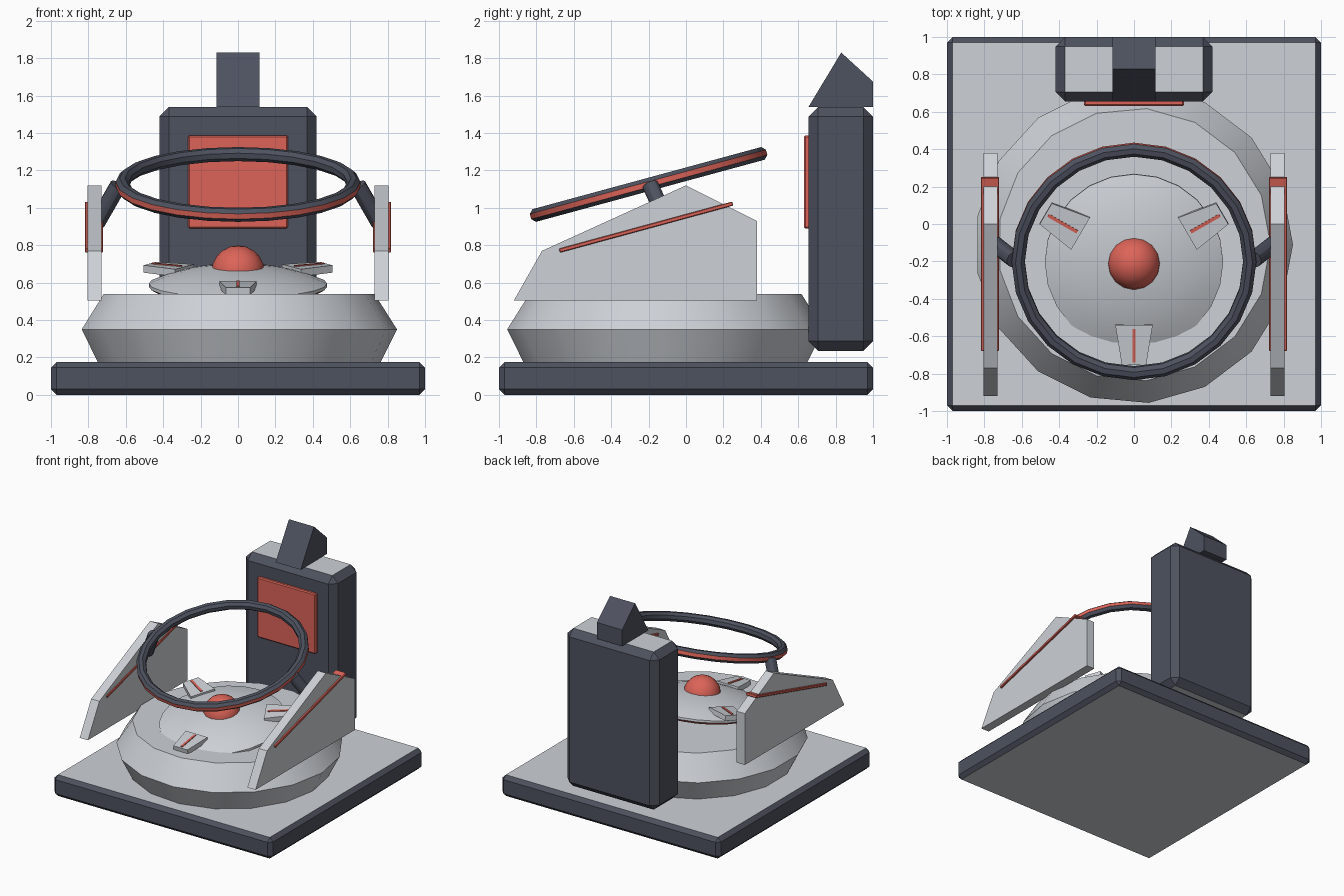
import bpy, bmesh, math
from mathutils import Vector, Matrix

if "Cube" in bpy.data.objects:
    bpy.data.objects.remove(bpy.data.objects["Cube"])


def material(name, rgb):
    m = bpy.data.materials.new(name)
    m.diffuse_color = (*rgb, 1)
    m.use_nodes = True
    m.node_tree.nodes["Principled BSDF"].inputs["Base Color"].default_value = m.diffuse_color
    return m


LIGHT = material("light_grey", (0.61, 0.64, 0.68))
DARK = material("dark_slate", (0.075, 0.084, 0.114))
RED = material("coral_red", (0.72, 0.127, 0.098))


def finish(name, bm, mats, rule=None, smooth=False, matrix=None):
    """Turn a bmesh into a named object, colouring faces by a rule."""
    bmesh.ops.recalc_face_normals(bm, faces=bm.faces)
    bm.normal_update()
    if rule:
        for f in bm.faces:
            f.material_index = rule(f)
    if matrix:
        bm.transform(matrix)
    me = bpy.data.meshes.new(name)
    bm.to_mesh(me)
    bm.free()
    for m in mats:
        me.materials.append(m)
    ob = bpy.data.objects.new(name, me)
    bpy.context.collection.objects.link(ob)
    if smooth:
        bpy.ops.object.select_all(action='DESELECT')
        bpy.context.view_layer.objects.active = ob
        ob.select_set(True)
        bpy.ops.object.shade_smooth_by_angle(angle=math.radians(30))
    return ob


def box(name, lo, hi, mats, bevel=0, rule=None, matrix=None):
    bm = bmesh.new()
    lo, hi = Vector(lo), Vector(hi)
    bmesh.ops.create_cube(bm, size=1, matrix=Matrix.Translation((lo + hi) / 2)
                          @ Matrix.Diagonal((*(hi - lo), 1)))
    if bevel:
        bmesh.ops.bevel(bm, geom=bm.edges[:], offset=bevel, segments=1,
                        affect='EDGES', profile=0.5)
    return finish(name, bm, mats, rule, matrix=matrix)


def prism(name, pts, vec, mats, rule=None, matrix=None):
    """Extrude a flat 3D outline along a vector."""
    bm = bmesh.new()
    face = bm.faces.new([bm.verts.new(p) for p in pts])
    res = bmesh.ops.extrude_face_region(bm, geom=[face])
    bmesh.ops.translate(bm, vec=vec, verts=[v for v in res["geom"]
                                            if isinstance(v, bmesh.types.BMVert)])
    if face.is_valid and len(bm.faces) == len(pts) + 1:
        bm.faces.new(list(face.verts))
    return finish(name, bm, mats, rule, matrix=matrix)


def lathe(name, profile, n, mats, rule=None, closed=False, matrix=None):
    """Revolve (radius, z) points round z; open profiles get end caps."""
    bm = bmesh.new()
    rings = [[bm.verts.new((r * math.cos(2 * math.pi * i / n),
                            r * math.sin(2 * math.pi * i / n), z))
              for i in range(n)] for r, z in profile]
    pairs = list(zip(rings, rings[1:]))
    if closed:
        pairs.append((rings[-1], rings[0]))
    else:
        bm.faces.new(rings[0])
        bm.faces.new(rings[-1])
    for a, b in pairs:
        for i in range(n):
            j = (i + 1) % n
            bm.faces.new((a[i], a[j], b[j], b[i]))
    return finish(name, bm, mats, rule, True, matrix)


def caps_light(f):
    return 1 if abs(f.normal.z) > 0.9 else 0


# Floor slab and rear tower: dark sides, light top and underside
box("base_slab", (-1, -1, 0), (1, 1, 0.175), [DARK, LIGHT], 0.03, caps_light)
box("rear_tower", (-0.42, 0.655, 0.235), (0.42, 1, 1.54), [DARK, LIGHT], 0.052, caps_light)
box("tower_screen", (-0.267, 0.63, 0.89), (0.267, 0.67, 1.387), [RED], 0.008)
prism("tower_cap", [(-0.115, 0.655, 1.54), (-0.115, 0.83, 1.83),
                    (-0.115, 1, 1.675), (-0.115, 1, 1.54)], (0.23, 0, 0), [DARK])

# Round pedestal
lathe("pedestal_drum", [(0.76, 0.17), (0.85, 0.35), (0.73, 0.54)], 17, [LIGHT],
      matrix=Matrix.Translation((0, -0.11, 0)))

# Tilted saucer with a red lower rim
saucer = Matrix.Translation((0, -0.205, 0.595)) @ Matrix.Rotation(math.radians(9), 4, 'X')
lathe("saucer", [(0.43, -0.045), (0.477, -0.018), (0.477, 0), (0.39, 0.035),
                 (0.28, 0.065), (0.14, 0.088), (0.05, 0.093)], 24, [LIGHT, RED],
      lambda f: 1 if f.calc_center_median().z < -0.02 and f.normal.z > -0.95 else 0,
      matrix=saucer)

# Three radial fins, each with a thin red stripe
for k, deg in enumerate((30, 150, 270)):
    m = saucer @ Matrix.Rotation(math.radians(deg), 4, 'Z')
    prism(f"saucer_fin_{k + 1}", [(0.33, -0.10, 0.025), (0.545, -0.065, 0.025),
                                  (0.545, 0.065, 0.025), (0.33, 0.10, 0.025)],
          (0, 0, 0.04), [LIGHT], matrix=m)
    box(f"fin_stripe_{k + 1}", (0.35, -0.009, 0.06), (0.53, 0.009, 0.071), [RED], matrix=m)

# Red ball in the middle of the saucer
bm = bmesh.new()
bmesh.ops.create_uvsphere(bm, u_segments=16, v_segments=10, radius=0.142)
finish("centre_ball", bm, [RED], smooth=True, matrix=Matrix.Translation((0, -0.21, 0.657)))

# Tilted hoop with an eight-sided section, red on its outer face
section = [(0.619 + 0.038 * math.cos(math.radians(22.5 + 45 * i)),
            0.038 * math.sin(math.radians(22.5 + 45 * i))) for i in range(8)]


def outer_red(f):
    c = f.calc_center_median()
    return 1 if abs(f.normal.z) < 0.2 and c.xy.length > 0.62 else 0


lathe("hoop", section, 24, [DARK, RED], outer_red, True,
      Matrix.Translation((0, -0.2, 1.125)) @ Matrix.Rotation(math.radians(15.2), 4, 'X'))

# Side walls with a red bar, and the struts that carry the hoop
for side, s in (("left", -1), ("right", 1)):
    prism(f"{side}_wall", [(s * 0.73, y, z) for y, z in
                           ((-0.92, 0.505), (-0.77, 0.77), (0, 1.12),
                            (0.38, 0.93), (0.38, 0.505))], (s * 0.075, 0, 0), [LIGHT])
    box(f"{side}_wall_bar", (-0.049, -0.48, -0.011), (0.049, 0.48, 0.011), [RED], 0.004,
        matrix=Matrix.Translation((s * 0.77, -0.213, 0.897))
        @ Matrix.Rotation(math.radians(15.2), 4, 'X'))
    a, b = Vector((s * 0.64, -0.19, 1.12)), Vector((s * 0.755, -0.10, 0.92))
    lathe(f"{side}_strut", [(0.045, 0), (0.045, (b - a).length)], 12, [DARK],
          matrix=Matrix.Translation(a) @ (b - a).to_track_quat('Z', 'Y').to_matrix().to_4x4())
